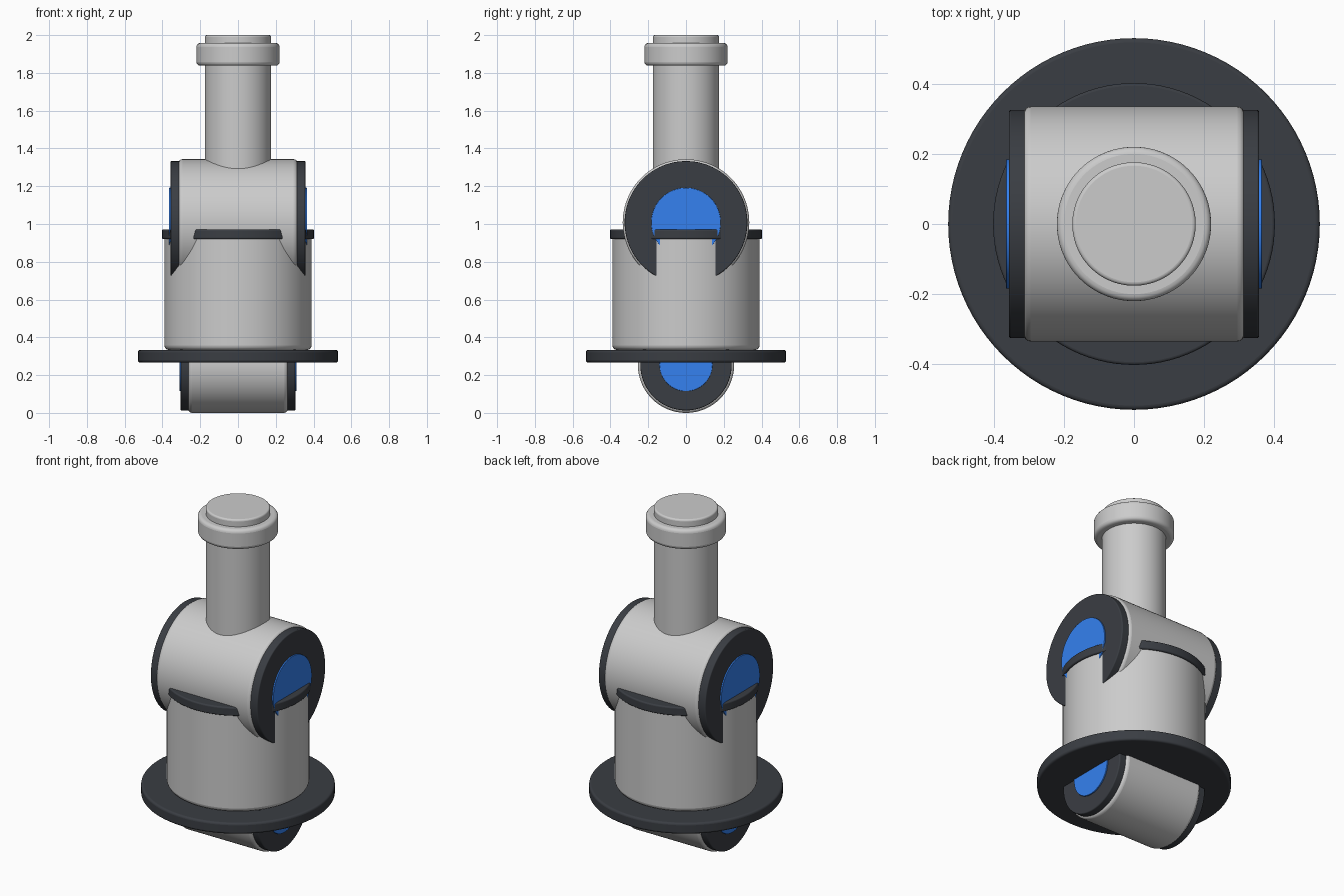
import bpy
import math

if "Cube" in bpy.data.objects:
    bpy.data.objects.remove(bpy.data.objects["Cube"])


def material(name, color):
    m = bpy.data.materials.new(name)
    m.diffuse_color = color
    m.use_nodes = True
    m.node_tree.nodes["Principled BSDF"].inputs["Base Color"].default_value = m.diffuse_color
    return m


DARK = material("dark_trim", (0.042, 0.047, 0.056, 1))
BLUE = material("blue_cap", (0.035, 0.22, 0.87, 1))


def cylinder(name, radius, start, end, bevel, axis="Z", height=0.0, mat=None):
    """Bevelled cylinder from start to end along an axis (X axis sits at height)."""
    mid = (start + end) / 2
    along_x = axis == "X"
    bpy.ops.mesh.primitive_cylinder_add(
        vertices=96, radius=radius, depth=abs(end - start),
        location=(mid, 0, height) if along_x else (0, 0, mid),
        rotation=(0, math.pi / 2, 0) if along_x else (0, 0, 0))
    ob = bpy.context.object
    ob.name = name
    if mat:
        ob.data.materials.append(mat)
    bpy.ops.object.shade_smooth_by_angle(angle=math.radians(35))
    mod = ob.modifiers.new("rounded_rim", "BEVEL")
    mod.width = bevel
    mod.segments = 4
    mod.limit_method = "ANGLE"
    mod.angle_limit = math.radians(40)
    return ob


def joint(name, height, radius, half, cap_radius, cap_x, disc_radius, disc_x):
    """Horizontal drum with dark end caps and blue discs on both sides."""
    cylinder(name + "_drum", radius, -half, half, 0.02, "X", height)
    for side, s in (("left", -1), ("right", 1)):
        cylinder(f"{name}_cap_{side}", cap_radius, s * (half - 0.02), s * cap_x,
                 0.006, "X", height, DARK)
        cylinder(f"{name}_disc_{side}", disc_radius, s * half, s * disc_x,
                 0.002, "X", height, BLUE)


# Lower and upper pivot joints
joint("lower_joint", 0.255, 0.255, 0.263, 0.242, 0.304, 0.14, 0.311)
joint("upper_joint", 1.008, 0.335, 0.315, 0.325, 0.357, 0.184, 0.365)

# Wide flange, main body and its top ring
cylinder("base_flange", 0.53, 0.267, 0.333, 0.012, mat=DARK)
cylinder("body", 0.39, 0.333, 0.945, 0.025)
cylinder("body_top_ring", 0.402, 0.92, 0.972, 0.008, mat=DARK)

# Arm and collar
cylinder("arm", 0.176, 1.008, 2.0, 0.01)
cylinder("arm_collar", 0.22, 1.838, 1.958, 0.02)
